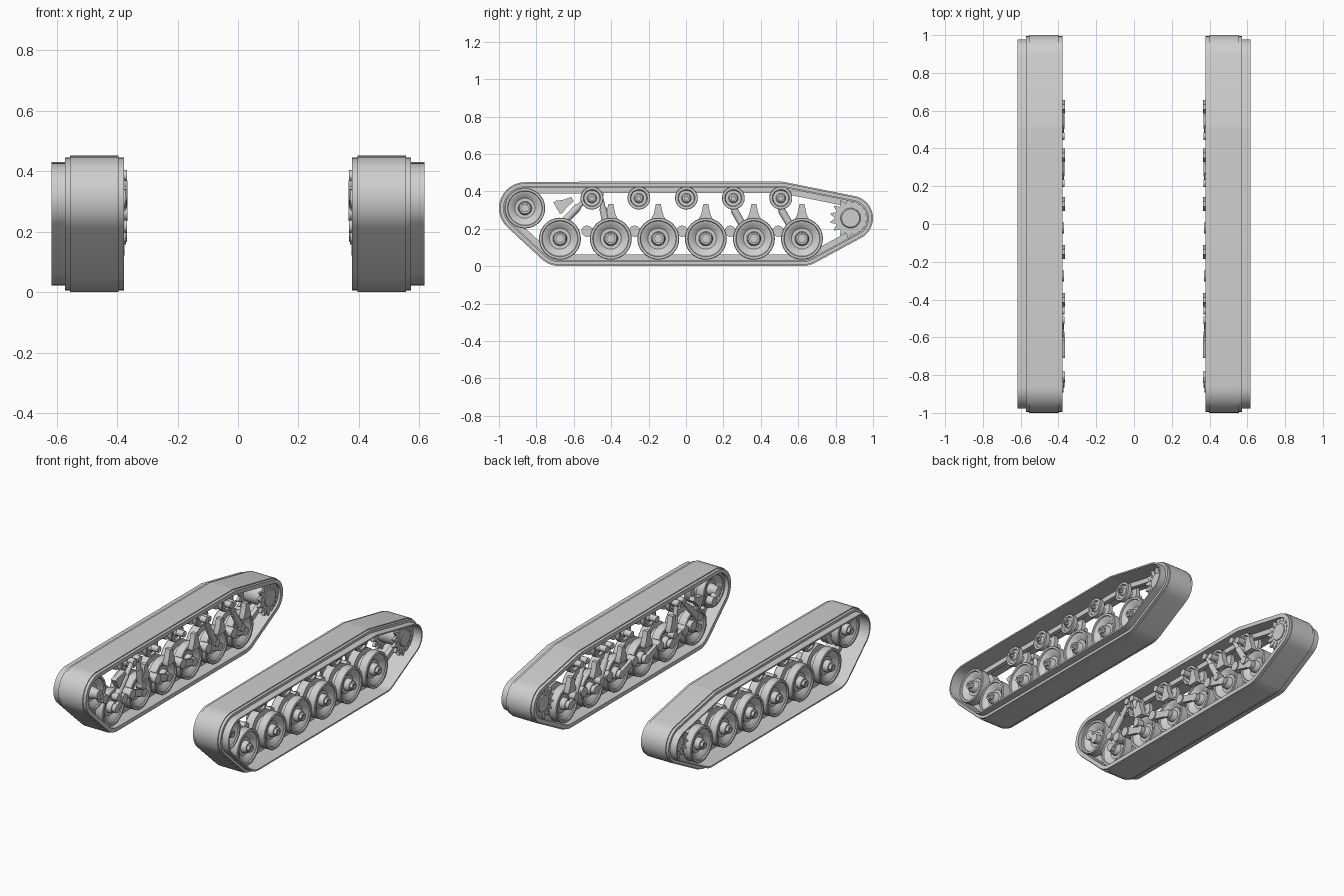
import bpy, bmesh, math
from mathutils import Vector, Matrix
from mathutils.geometry import convex_hull_2d

cube = bpy.data.objects.get("Cube")
if cube:
    bpy.data.objects.remove(cube)

grey = bpy.data.materials.new("plain_grey")
grey.use_nodes = True
COLOUR = (0.62, 0.62, 0.62, 1)
grey.diffuse_color = COLOUR
grey.node_tree.nodes["Principled BSDF"].inputs["Base Color"].default_value = COLOUR

ROAD_Y = [-0.674, -0.402, -0.148, 0.106, 0.363, 0.62]
ROLLER_Y = [-0.503, -0.252, 0.002, 0.253, 0.507]
ROAD_Z, ROLLER_Z = 0.147, 0.364
IDLER = (-0.861, 0.31)
SPROCKET = (0.88, 0.257)
MID = 0.475  # centre line of the belt and wheels


def finish(name, bm, angle=35):
    """Turn a bmesh into an object mirrored to the other side."""
    bmesh.ops.remove_doubles(bm, verts=bm.verts, dist=1e-5)
    bmesh.ops.recalc_face_normals(bm, faces=bm.faces)
    mesh = bpy.data.meshes.new(name)
    bm.to_mesh(mesh)
    bm.free()
    mesh.materials.append(grey)
    mesh.shade_smooth()
    mesh.set_sharp_from_angle(angle=math.radians(angle))
    ob = bpy.data.objects.new(name, mesh)
    bpy.context.collection.objects.link(ob)
    ob.modifiers.new("Mirror", "MIRROR")
    return ob


def bridge(bm, rings, closed):
    """Join successive rings of vertices with quads."""
    n = len(rings[0])
    pairs = list(zip(rings, rings[1:])) + ([(rings[-1], rings[0])] if closed else [])
    for a, b in pairs:
        for i in range(n):
            j = (i + 1) % n
            bm.faces.new((a[i], a[j], b[j], b[i]))


def lathe(bm, profile, y, z, seg=40):
    """Spin (x, radius) points about an axle along x, closing both ends."""
    rings = [[bm.verts.new((x, y + r * math.cos(2 * math.pi * i / seg),
                            z + r * math.sin(2 * math.pi * i / seg)))
              for i in range(seg)] for x, r in profile]
    bridge(bm, rings, False)
    bm.faces.new(rings[0])
    bm.faces.new(rings[-1])


def disc(bm, x0, x1, r, y, z, seg=20):
    lathe(bm, [(x0, r), (x1, r)], y, z, seg)


def plate(bm, points, x0, x1):
    """Extrude a (y, z) outline along x."""
    rings = [[bm.verts.new((x, y, z)) for y, z in points] for x in (x0, x1)]
    bridge(bm, rings, False)
    bm.faces.new(rings[0])
    bm.faces.new(rings[1])


def rod(bm, a, b, r, seg=16):
    """Cylinder between two points."""
    a, b = Vector(a), Vector(b)
    turn = (b - a).to_track_quat("Z", "Y").to_matrix().to_4x4()
    bmesh.ops.create_cone(bm, cap_ends=True, segments=seg, radius1=r, radius2=r,
                          depth=(b - a).length,
                          matrix=Matrix.Translation((a + b) / 2) @ turn)


# Track belt: a section swept round the hull of all the wheels
circles = [(*IDLER, 0.139), (*SPROCKET, 0.12), (ROLLER_Y[0], ROLLER_Z, 0.088),
           (ROLLER_Y[-1], ROLLER_Z, 0.088), (ROAD_Y[0], ROAD_Z, ROAD_Z),
           (ROAD_Y[-1], ROAD_Z, ROAD_Z)]
rim = [(y, z, r, 2 * math.pi * i / 40) for y, z, r in circles for i in range(40)]


def rim_point(p, inset):
    y, z, r, a = p
    return y + (r - inset) * math.cos(a), z + (r - inset) * math.sin(a)


path = [rim[i] for i in convex_hull_2d([Vector(rim_point(p, 0)) for p in rim])]
section = [(0.378, 0.006), (0.396, 0.006), (0.396, 0), (0.556, 0), (0.556, 0.006),
           (0.573, 0.006), (0.573, 0.022), (0.617, 0.022), (0.617, 0.031),
           (MID + 0.014, 0.031), (MID + 0.014, 0.062), (MID - 0.014, 0.062),
           (MID - 0.014, 0.031), (0.378, 0.031)]
bm = bmesh.new()
bridge(bm, [[bm.verts.new((x, *rim_point(p, d))) for p in path] for x, d in section], True)
finish("track_belt", bm, 30)


# Twin wheels: half a profile measured out from the centre line, used on both sides
def wheel(name, y, z, radius, half, nut):
    k = radius / half[-1][1] if half[-1][1] > half[-2][1] else 1
    bm = bmesh.new()
    lathe(bm, [(MID + d, r) for d, r in half] + [(MID - d, r) for d, r in reversed(half)], y, z)
    reach = half[0][0]
    lathe(bm, [(MID + reach - 0.005, nut), (MID + reach + 0.018, nut),
               (MID + reach + 0.018, nut * 0.5), (MID + reach + 0.01, nut * 0.5)], y, z, 6)
    finish(name, bm)


def dished(radius, groove):
    """Half profile of a dished wheel, from the hub to the guide groove."""
    k = radius / 0.112
    dish = [(0.074, 0.031), (0.068, 0.035), (0.042, 0.038), (0.042, 0.056), (0.064, 0.083),
            (0.066, 0.094), (0.073, 0.097), (0.073, 0.109), (0.069, 0.112), (0.019, 0.112)]
    return [(d, r * k) for d, r in dish] + [(0.019, groove)]


ROLLER = [(0.05, 0.02), (0.046, 0.024), (0.036, 0.026), (0.036, 0.042), (0.047, 0.046),
          (0.047, 0.059), (0.045, 0.061), (0.019, 0.061), (0.019, 0.024)]
for n, y in enumerate(ROAD_Y, 1):
    wheel(f"road_wheel_{n}", y, ROAD_Z, 0.112, dished(0.112, 0.075), 0.025)
for n, y in enumerate(ROLLER_Y, 1):
    wheel(f"return_roller_{n}", y, ROLLER_Z, 0.061, ROLLER, 0.014)
wheel("idler_wheel", *IDLER, 0.108, dished(0.108, 0.073), 0.025)

# Drive sprocket: two toothed rings on a drum, with bolts
TEETH = 15
sy, sz = SPROCKET
gear = []
for i in range(TEETH):
    for shift, r in ((-0.38, 0.085), (-0.07, 0.109), (0.07, 0.109), (0.38, 0.085)):
        a = 2 * math.pi * (i + shift) / TEETH
        gear.append((sy + r * math.cos(a), sz + r * math.sin(a)))
bm = bmesh.new()
for x in (0.392, 0.54):
    plate(bm, gear, x, x + 0.018)
    for i in range(TEETH):
        a = 2 * math.pi * (i + 0.5) / TEETH
        disc(bm, x - 0.004, x + 0.022, 0.008, sy + 0.073 * math.cos(a),
             sz + 0.073 * math.sin(a), 8)
lathe(bm, [(0.566, 0.048), (0.562, 0.053), (0.54, 0.056), (0.52, 0.06), (0.43, 0.06),
           (0.405, 0.056), (0.386, 0.052)], sy, sz)
finish("drive_sprocket", bm)

# Swing arms with pivots and axle ends
for n, y in enumerate(ROAD_Y, 1):
    py = y + 0.066 if n == 1 else y - 0.127
    pz = 0.187
    bm = bmesh.new()
    disc(bm, 0.37, 0.43, 0.03, py, pz)
    disc(bm, 0.376, 0.44, 0.026, y, ROAD_Z)
    d = Vector((y - py, ROAD_Z - pz)).normalized()
    side = Vector((-d.y, d.x))
    a, b = Vector((py, pz)), Vector((y, ROAD_Z))
    plate(bm, [a + side * 0.024, b + side * 0.019, b - side * 0.019, a - side * 0.024],
          0.378, 0.398)
    finish(f"swing_arm_{n}", bm)

# Bump stops: tapered blocks on a base, the first one tilted
stop = [(-0.036, -0.05), (0.036, -0.05), (0.036, -0.03), (0.024, -0.005), (0.013, 0.047),
        (-0.013, 0.047), (-0.024, -0.005), (-0.036, -0.03)]
for n, y in enumerate(ROAD_Y, 1):
    tilt = math.radians(-60 if n == 1 else 0)
    cy, cz = (-0.648, 0.335) if n == 1 else (y, 0.285)
    c, s = math.cos(tilt), math.sin(tilt)
    bm = bmesh.new()
    plate(bm, [(cy + u * c - v * s, cz + u * s + v * c) for u, v in stop], 0.366, 0.4)
    finish(f"bump_stop_{n}", bm)

# Shock absorbers: sleeve, piston and two eyes
shocks = [((-0.67, 0.22), (-0.51, 0.385)), ((-0.42, 0.2), (-0.46, 0.385)),
          ((0.32, 0.19), (0.215, 0.375)), ((0.575, 0.19), (0.465, 0.375))]
for n, (low, high) in enumerate(shocks, 1):
    a, b = Vector((0.388, *low)), Vector((0.388, *high))
    bm = bmesh.new()
    rod(bm, a, a.lerp(b, 0.6), 0.02)
    rod(bm, a.lerp(b, 0.55), b, 0.014)
    for p, r in ((a, 0.024), (b, 0.02)):
        disc(bm, 0.367, 0.41, r, p.y, p.z)
    finish(f"shock_absorber_{n}", bm)

# Inner axle stubs for the rollers and the idler crank
for n, y in enumerate(ROLLER_Y, 1):
    bm = bmesh.new()
    disc(bm, 0.378, 0.44, 0.02, y, ROLLER_Z)
    finish(f"roller_axle_{n}", bm)
bm = bmesh.new()
disc(bm, 0.372, 0.44, 0.03, *IDLER)
disc(bm, 0.366, 0.41, 0.028, -0.81, 0.265)
rod(bm, (0.388, *IDLER), (0.388, -0.81, 0.265), 0.02)
finish("idler_crank", bm)
